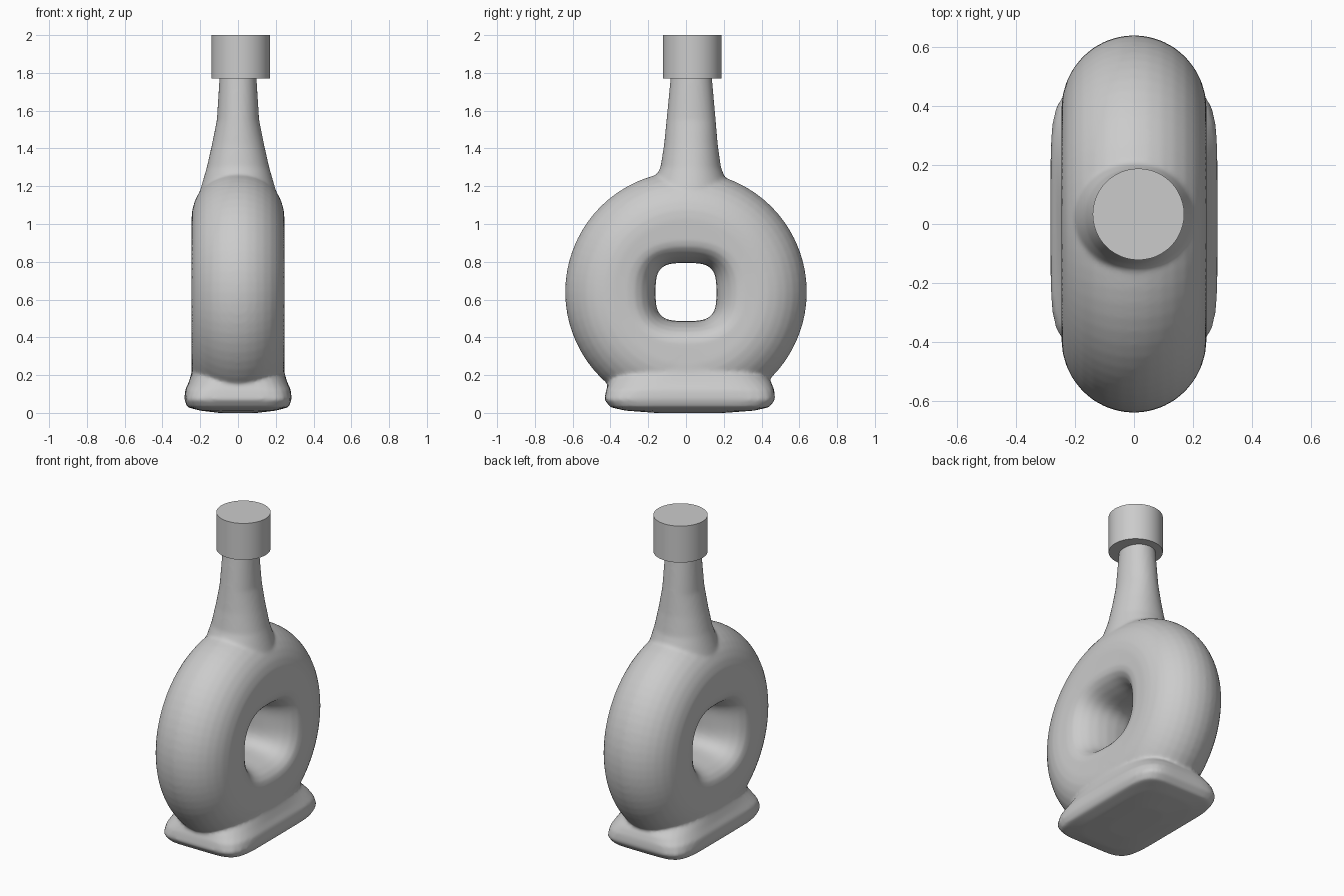
import bpy, bmesh, math

if "Cube" in bpy.data.objects:
    bpy.data.objects.remove(bpy.data.objects["Cube"])

def superpt(t, a, b, n):
    """Point on a superellipse with half sizes a, b."""
    c, s = math.cos(t), math.sin(t)
    k = (abs(c / a) ** n + abs(s / b) ** n) ** (-1 / n)
    return k * c, k * s

def skin(name, rings, closed=False):
    """Skin a list of equally long point rings, capped or looped."""
    bm = bmesh.new()
    vs = [[bm.verts.new(p) for p in ring] for ring in rings]
    n, m = len(rings[0]), len(rings)
    for i in range(m if closed else m - 1):
        a, b = vs[i], vs[(i + 1) % m]
        for j in range(n):
            bm.faces.new((a[j], a[(j + 1) % n], b[(j + 1) % n], b[j]))
    if not closed:
        bm.faces.new(vs[0])
        bm.faces.new(vs[-1])
    bmesh.ops.recalc_face_normals(bm, faces=bm.faces)
    me = bpy.data.meshes.new(name)
    bm.to_mesh(me)
    bm.free()
    ob = bpy.data.objects.new(name, me)
    bpy.context.collection.objects.link(ob)
    return ob

N = 72
angles = [2 * math.pi * i / N for i in range(N)]

# Ring-shaped body, hole running along x
W, R, CZ = 0.246, 0.64, 0.64
rings = []
for t in angles:
    waist = math.hypot(*superpt(t, 0.16, 0.153, 3.5))
    mouth = math.hypot(*superpt(t, 0.31, 0.27, 2.4))
    half = []
    for k in range(7):                      # flared hole wall
        u = k / 6 * math.pi / 2
        half.append((waist + (mouth - waist) * (1 - math.cos(u)), W * math.sin(u) * 0.985))
    for k in range(9):                      # rounded outside
        u = k / 8 * math.pi / 2
        half.append((0.39 + (R - 0.39) * math.sin(u), W * math.cos(u)))
    prof = half + [(r, -x) for r, x in half[-2:0:-1]]
    rings.append([(x, r * math.cos(t), CZ + r * math.sin(t)) for r, x in prof])
body = skin("bottle_body", rings, closed=True)

def stack(name, levels):
    """Loft levels of (z, half x, half y, centre y, squareness)."""
    return skin(name, [[(p[0], p[1] + cy, z) for p in (superpt(t, a, b, n) for t in angles)]
                       for z, a, b, cy, n in levels])

# Neck with sloping shoulders
neck = stack("neck", [
    (0.96, 0.225, 0.30, 0.01, 2), (1.06, 0.235, 0.27, 0.015, 2),
    (1.17, 0.203, 0.215, 0.02, 2), (1.30, 0.165, 0.16, 0.025, 2.1),
    (1.42, 0.138, 0.142, 0.026, 2.1), (1.55, 0.112, 0.13, 0.027, 2.1),
    (1.80, 0.096, 0.107, 0.028, 2.1)])

# Flared foot
foot = stack("foot", [
    (0.0, 0.10, 0.18, 0.02, 3), (0.012, 0.20, 0.34, 0.02, 4),
    (0.03, 0.268, 0.42, 0.02, 6), (0.07, 0.284, 0.452, 0.02, 6),
    (0.12, 0.280, 0.445, 0.022, 5), (0.16, 0.262, 0.43, 0.022, 4),
    (0.21, 0.246, 0.40, 0.015, 3), (0.30, 0.243, 0.32, 0.01, 2)])

# Fuse the glass into one softly blended surface
bpy.ops.object.select_all(action='DESELECT')
for ob in (body, neck, foot):
    ob.select_set(True)
bpy.context.view_layer.objects.active = body
bpy.ops.object.join()
rm = body.modifiers.new("fuse", 'REMESH')
rm.mode = 'VOXEL'
rm.voxel_size = 0.011
rm.use_smooth_shade = True
sm = body.modifiers.new("soften", 'SMOOTH')
sm.factor = 0.5
sm.iterations = 6

# Cap
bpy.ops.mesh.primitive_cylinder_add(vertices=48, radius=0.155, depth=0.23,
                                    location=(0.015, 0.033, 1.885))
bpy.context.object.name = "cap"
bpy.ops.object.shade_smooth_by_angle()
